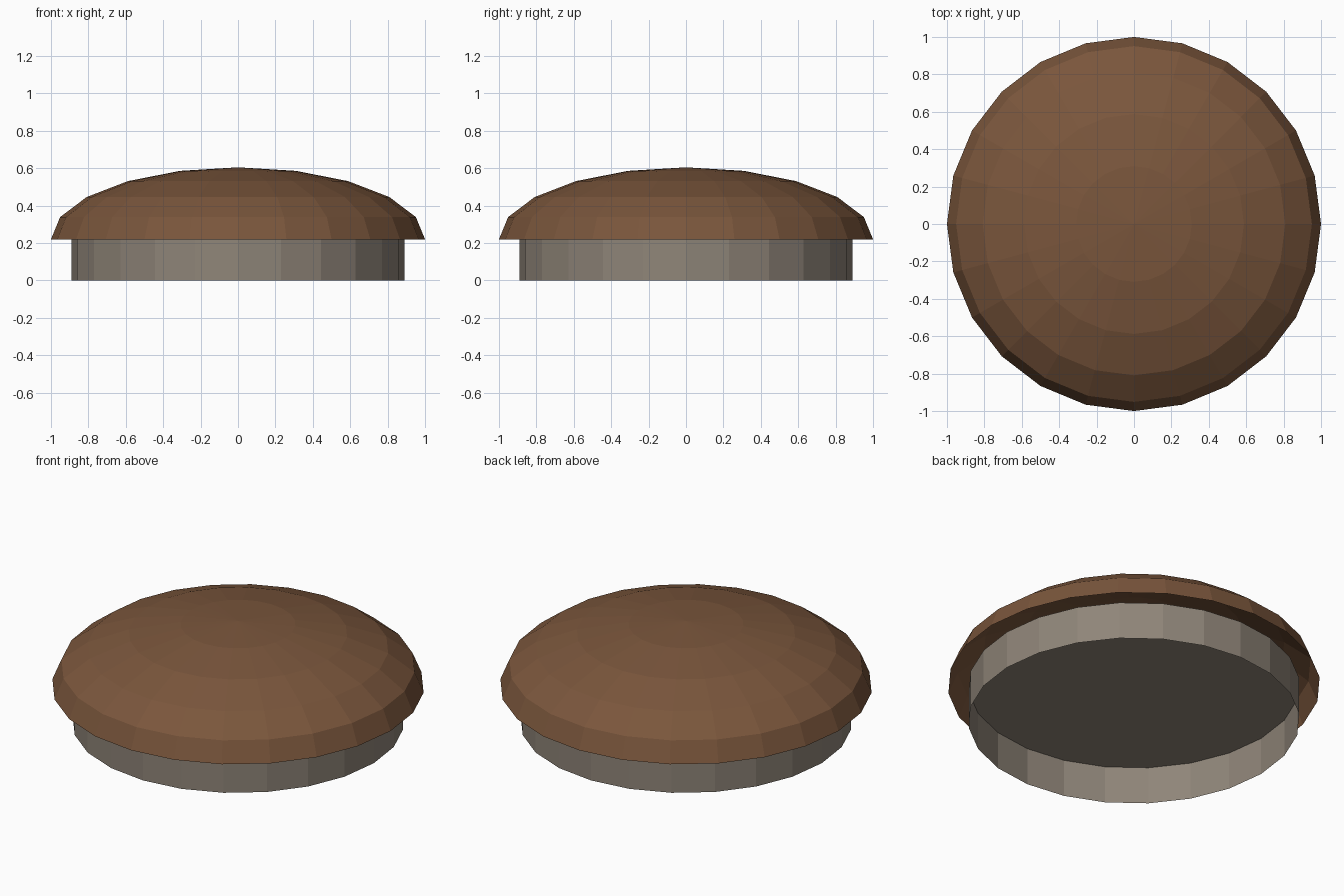
import bpy, bmesh, math

if "Cube" in bpy.data.objects:
    bpy.data.objects.remove(bpy.data.objects["Cube"])

SIDES = 24


def material(name, rgb):
    m = bpy.data.materials.new(name)
    m.diffuse_color = (*rgb, 1)
    m.use_nodes = True
    m.node_tree.nodes["Principled BSDF"].inputs["Base Color"].default_value = m.diffuse_color
    return m


def lathe(name, profile, mat):
    """Revolve (radius, z) points; a zero radius closes to a single point."""
    bm = bmesh.new()
    rings = []
    for r, z in profile:
        n = SIDES if r > 0 else 1
        rings.append([bm.verts.new((r * math.cos(math.tau * i / SIDES),
                                    r * math.sin(math.tau * i / SIDES), z)) for i in range(n)])
    for a, b in zip(rings, rings[1:]):
        for i in range(SIDES):
            j = (i + 1) % SIDES
            if len(b) == 1:
                bm.faces.new((a[i], a[j], b[0]))
            else:
                bm.faces.new((a[i], a[j], b[j], b[i]))
    if len(rings[-1]) > 1:
        bm.faces.new(rings[-1])
    me = bpy.data.meshes.new(name)
    bm.to_mesh(me)
    bm.free()
    me.materials.append(mat)
    ob = bpy.data.objects.new(name, me)
    bpy.context.collection.objects.link(ob)
    return ob


brown = material("brown", (0.195, 0.093, 0.045))
stone = material("warm_grey", (0.275, 0.235, 0.19))

# Short base wall, open below and capped on top
lathe("base", [(0.89, 0), (0.89, 0.22)], stone)

# Flattened half-sphere dome, open below
dome = [(math.cos(math.radians(18 * k)), 0.22 + 0.385 * math.sin(math.radians(18 * k)))
        for k in range(5)]
lathe("dome", dome + [(0, 0.605)], brown)
